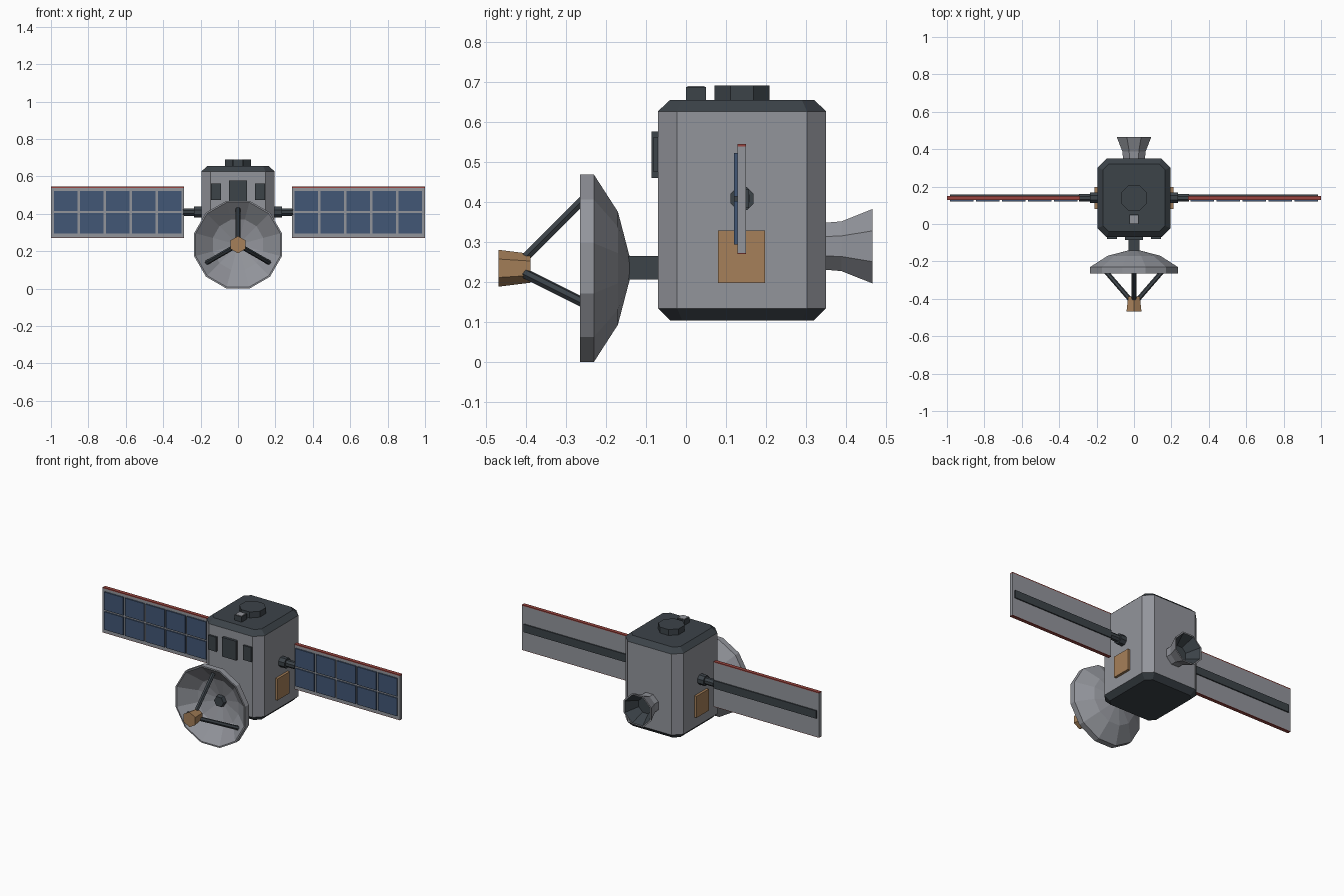
import bpy, bmesh
from math import cos, sin, pi, radians
from mathutils import Vector

old = bpy.data.objects.get("Cube")
if old:
    bpy.data.objects.remove(old)


def material(name, rgb):
    m = bpy.data.materials.new(name)
    m.use_nodes = True
    m.diffuse_color = (*rgb, 1)
    m.node_tree.nodes["Principled BSDF"].inputs["Base Color"].default_value = (*rgb, 1)
    return m


GREY = material("hull grey", (0.29, 0.30, 0.33))
DARK = material("dark slate", (0.045, 0.056, 0.066))
BLUE = material("solar blue", (0.055, 0.095, 0.18))
TAN = material("foil tan", (0.38, 0.215, 0.10))
RED = material("trim red", (0.32, 0.06, 0.05))


def loft(name, rings, mats, pick=None):
    """Skin a stack of equal point rings and cap both ends."""
    bm = bmesh.new()
    loops = [[bm.verts.new(p) for p in ring] for ring in rings]
    for a, b in zip(loops, loops[1:]):
        for i in range(len(a)):
            j = (i + 1) % len(a)
            bm.faces.new((a[i], a[j], b[j], b[i]))
    bm.faces.new(loops[0])
    bm.faces.new(loops[-1])
    bmesh.ops.recalc_face_normals(bm, faces=bm.faces)
    if pick:
        for i, f in enumerate(bm.faces):
            f.material_index = pick(i)
    mesh = bpy.data.meshes.new(name)
    bm.to_mesh(mesh)
    bm.free()
    for m in mats:
        mesh.materials.append(m)
    obj = bpy.data.objects.new(name, mesh)
    bpy.context.collection.objects.link(obj)
    return obj


def box(name, x, y, z, mat):
    ring = lambda h: [(x[0], y[0], h), (x[1], y[0], h), (x[1], y[1], h), (x[0], y[1], h)]
    return loft(name, [ring(z[0]), ring(z[1])], [mat])


def turned(name, profile, sides, axis, centre, mats, flat=True, pick=None):
    """Faceted turned part; profile is (radius to flat or corner, position on axis)."""
    k = 1 / cos(pi / sides) if flat else 1
    off = pi / sides if flat else 0
    rings = []
    for r, h in profile:
        ring = []
        for i in range(sides):
            t = pi / 2 + off + 2 * pi * i / sides
            a, b = r * k * cos(t), r * k * sin(t)
            p = {"X": (h, a, b), "Y": (a, h, b), "Z": (a, b, h)}[axis]
            ring.append(Vector(p) + Vector(centre))
        rings.append(ring)
    return loft(name, rings, mats, pick)


def rod(name, start, end, radius, mat):
    a, b = Vector(start), Vector(end)
    q = (b - a).to_track_quat("Z", "Y")
    ring = [q @ Vector((radius * cos(i * pi / 3), radius * sin(i * pi / 3), 0)) for i in range(6)]
    return loft(name, [[a + p for p in ring], [b + p for p in ring]], [mat])


# Hull with chamfered corners and tapered end caps
MID_Y = 0.14


def hull_ring(inset, z):
    hx, hy, c = 0.195 - inset, 0.21 - inset, 0.048 - inset * 0.586
    quarter = [(hx, hy - c), (hx - c, hy)]
    pts = quarter + [(-x, y) for x, y in quarter[::-1]]
    pts += [(-x, -y) for x, y in pts]
    return [(x, y + MID_Y, z) for x, y in pts]


loft("hull", [hull_ring(0, 0.135), hull_ring(0, 0.627)], [GREY])
loft("top_cap", [hull_ring(0, 0.627), hull_ring(0.03, 0.655)], [DARK])
loft("bottom_cap", [hull_ring(0.03, 0.105), hull_ring(0, 0.135)], [DARK])

# Roof fittings
turned("roof_hatch", [(0.069, 0.65), (0.069, 0.691)], 8, "Z", (0, MID_Y, 0), [DARK])
box("roof_sensor", (-0.025, 0.025), (0, 0.05), (0.65, 0.687), DARK)
box("sensor_plate", (-0.021, 0.021), (0.004, 0.046), (0.686, 0.69), GREY)

# Front instrument boxes
box("centre_instrument", (-0.047, 0.047), (-0.086, -0.06), (0.46, 0.577), DARK)
for s, side in ((1, "left"), (-1, "right")):
    box(side + "_instrument", sorted((s * 0.09, s * 0.145)), (-0.081, -0.06), (0.475, 0.563), DARK)

# Rear engine bell, dark inside
turned("engine_bell",
       [(0.058, 0.34), (0.062, 0.388), (0.093, 0.466), (0.085, 0.466), (0.045, 0.39)],
       8, "Y", (0, 0, 0.29), [GREY, DARK],
       pick=lambda i: int(24 <= i < 32 or i == 33))

# Dish antenna: boom, bowl, hub, struts and feed horn
DISH_Z = 0.235
box("dish_boom", (-0.029, 0.029), (-0.15, -0.06), (0.207, 0.265), DARK)
turned("dish",
       [(0.03, -0.141), (0.141, -0.17), (0.234, -0.23), (0.234, -0.265),
        (0.226, -0.265), (0.135, -0.19), (0.03, -0.16)],
       12, "Y", (0, 0, DISH_Z), [GREY])
turned("dish_hub", [(0.032, -0.155), (0.028, -0.185)], 6, "Y", (0, 0, DISH_Z), [DARK])
for n in range(3):
    t = radians(90 + 120 * n)
    at = lambda r, y: (r * cos(t), y, DISH_Z + r * sin(t))
    rod(f"feed_strut_{n + 1}", at(0.195, -0.233), at(0.028, -0.4), 0.0125, DARK)
turned("feed_horn", [(0.036, -0.388), (0.046, -0.468)], 6, "Y", (0, 0, DISH_Z), [TAN], flat=False)

# Solar wings and side fittings, repeated on both sides
ARM_Z = 0.409
COLS, PITCH, GAP = 5, 0.139, 0.011
for s, side in ((1, "left"), (-1, "right")):
    span = lambda a, b: sorted((s * a, s * b))
    turned(side + "_arm_collar", [(0.029, s * 0.185), (0.029, s * 0.235)], 8, "X",
           (0, MID_Y, ARM_Z), [DARK])
    turned(side + "_arm", [(0.02, s * 0.23), (0.02, s * 0.295)], 8, "X",
           (0, MID_Y, ARM_Z), [DARK])
    box(side + "_panel", span(0.29, 1.0), (0.128, 0.15), (0.273, 0.539), GREY)
    box(side + "_top_trim", span(0.29, 1.0), (0.128, 0.15), (0.539, 0.545), RED)
    box(side + "_bottom_trim", span(0.29, 1.0), (0.128, 0.15), (0.27, 0.273), RED)
    box(side + "_panel_spine", span(0.295, 0.985), (0.149, 0.157), (0.385, 0.433), DARK)
    for c in range(COLS):
        x = 0.301 + c * PITCH
        for r, z in enumerate((0.294, 0.414)):
            box(f"{side}_cell_{c + 1}_{r + 1}", span(x, x + PITCH - GAP),
                (0.12, 0.13), (z, z + 0.109), BLUE)
    box(side + "_foil_plate", span(0.19, 0.21), (0.08, 0.197), (0.198, 0.329), TAN)
